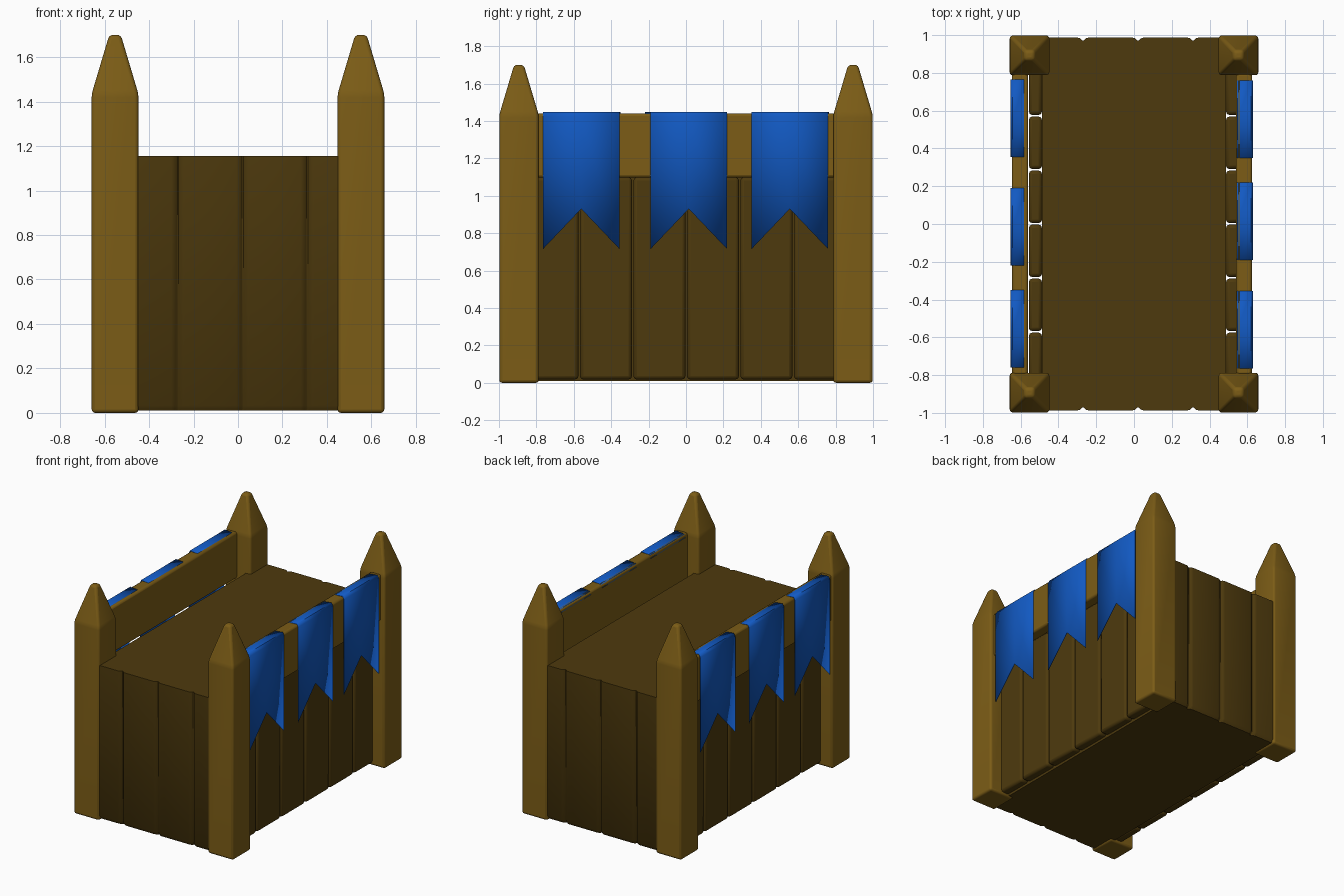
import bpy, bmesh
from math import radians

if "Cube" in bpy.data.objects:
    bpy.data.objects.remove(bpy.data.objects["Cube"])


def material(name, rgb):
    m = bpy.data.materials.new(name)
    m.diffuse_color = (*rgb, 1)
    m.use_nodes = True
    m.node_tree.nodes["Principled BSDF"].inputs["Base Color"].default_value = m.diffuse_color
    return m


WOOD = material("light_wood", (0.20, 0.108, 0.008))
DARK = material("dark_wood", (0.076, 0.042, 0.004))
BLUE = material("blue_cloth", (0.006, 0.10, 0.54))


def finish(name, bm, mat, bevel=0, segments=2):
    bmesh.ops.recalc_face_normals(bm, faces=bm.faces)
    me = bpy.data.meshes.new(name)
    bm.to_mesh(me)
    bm.free()
    me.materials.append(mat)
    ob = bpy.data.objects.new(name, me)
    bpy.context.collection.objects.link(ob)
    if bevel:
        b = ob.modifiers.new("Bevel", 'BEVEL')
        b.width, b.segments = bevel, segments
        b.limit_method = 'ANGLE'
        b.angle_limit = radians(15)
    bpy.ops.object.select_all(action='DESELECT')
    ob.select_set(True)
    bpy.context.view_layer.objects.active = ob
    bpy.ops.object.shade_smooth_by_angle(angle=radians(40))
    return ob


def box(name, lo, hi, mat, bevel=0):
    bm = bmesh.new()
    bmesh.ops.create_cube(bm, size=1)
    for v in bm.verts:
        v.co = [lo[i] if v.co[i] < 0 else hi[i] for i in range(3)]
    return finish(name, bm, mat, bevel)


def stack(name, rings, mat, bevel=0, segments=2):
    """Join equal-sized rings of points into a closed solid."""
    bm = bmesh.new()
    rows = [[bm.verts.new(p) for p in r] for r in rings]
    for a, b in zip(rows, rows[1:]):
        for i in range(len(a)):
            j = (i + 1) % len(a)
            bm.faces.new((a[i], a[j], b[j], b[i]))
    bm.faces.new(rows[0])
    bm.faces.new(rows[-1])
    return finish(name, bm, mat, bevel, segments)


# body with shallow rounded grooves in the front and back plank faces
front = [(-0.487, -0.987)]
for gx in (-0.27, 0.022, 0.312):
    front += [(gx + dx, dy - 0.987) for dx, dy in
              ((-0.03, 0), (-0.015, 0.004), (-0.003, 0.016),
               (0.003, 0.016), (0.015, 0.004), (0.03, 0))]
front.append((0.487, -0.987))
outline = front + [(x, -y) for x, y in reversed(front)]
stack("plank_body", [[(x, y * 0.985, 0.01) for x, y in outline],
                     [(x, y * 0.988, 0.018) for x, y in outline],
                     [(x, y, 0.033) for x, y in outline],
                     [(x, y, 1.155) for x, y in outline]], DARK)

# corner posts with pointed tops
for sx in (-1, 1):
    for sy in (-1, 1):
        rings = []
        for h, z in ((0.105, 0), (0.105, 1.435), (0.026, 1.70)):
            rings.append([(sx * 0.553 + a * h, sy * 0.893 + b * h, z)
                          for a, b in ((-1, -1), (1, -1), (1, 1), (-1, 1))])
        stack("corner_post", rings, WOOD, 0.016, 3)


def banner(s, rail_x, yc):
    """Swallow-tailed cloth folded over the rail, split down the middle."""
    path = [(-0.044, 1.415), (-0.036, 1.44), (0.036, 1.447), (0.047, 1.425)]
    bm = bmesh.new()
    cols = []
    for dy, tail in ((-0.205, 0.715), (0, 0.93), (0.205, 0.715)):
        cols.append([bm.verts.new((s * (rail_x + x), s * (yc + dy), z))
                     for x, z in path + [(0.047, tail)]])
    for a, b in zip(cols, cols[1:]):
        for i in range(4):
            bm.faces.new((a[i], a[i + 1], b[i + 1], b[i]))
    ob = finish("banner", bm, BLUE)
    sol = ob.modifiers.new("Cloth", 'SOLIDIFY')
    sol.thickness = 0.004


# side planks, rails and banners
for s, rail_x in ((1, 0.583), (-1, 0.603)):
    for i in range(6):
        y = -0.857 + i * 0.286
        xs = sorted((s * 0.487, s * 0.557))
        box("side_plank", (xs[0], y + 0.004, 0.018), (xs[1], y + 0.282, 1.10), DARK, 0.018)
    xs = sorted((s * (rail_x - 0.043), s * (rail_x + 0.043)))
    box("side_rail", (xs[0], -0.80, 1.098), (xs[1], 0.80, 1.441), WOOD, 0.014)
    for yc in (-0.56, 0.015, 0.555):
        banner(s, rail_x + (0.005 if s < 0 else 0), yc)
